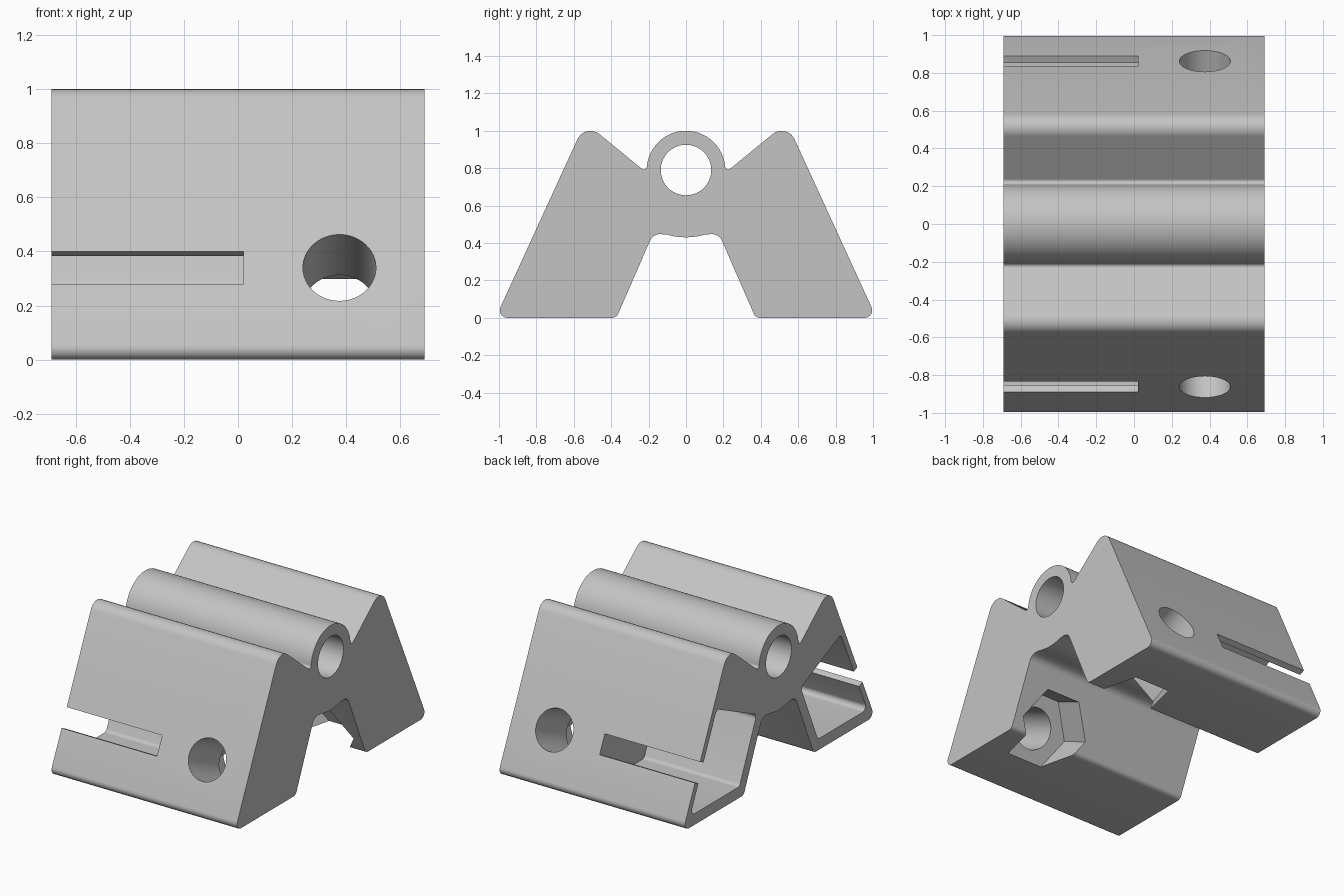
import bpy, bmesh
from math import cos, sin, pi, radians, tan
from mathutils import Vector, Matrix

old = bpy.data.objects.get("Cube")
if old:
    bpy.data.objects.remove(old)

grey = bpy.data.materials.new("light_grey")
grey.use_nodes = True
grey.diffuse_color = (0.55, 0.55, 0.55, 1)
grey.node_tree.nodes["Principled BSDF"].inputs["Base Color"].default_value = (0.55, 0.55, 0.55, 1)

HALF = 0.69                      # half length along x
LEAN = 0.458                     # sideways lean of the legs per unit height
TILT = radians(24.6)


def outer(z, inset=0):
    """Point on the sloping outer face of the left leg."""
    return Vector((1.018 - inset - LEAN * z, z))


def rounded(corners, steps=8):
    """Outline from (y, z, radius) corners, each rounded by an arc."""
    pts = []
    for i, (y, z, r) in enumerate(corners):
        p = Vector((y, z))
        if r == 0:
            pts.append(p)
            continue
        a = (Vector(corners[i - 1][:2]) - p).normalized()
        b = (Vector(corners[(i + 1) % len(corners)][:2]) - p).normalized()
        half = a.angle(b) / 2
        centre = p + (a + b).normalized() * r / sin(half)
        start = p + a * r / tan(half) - centre
        end = p + b * r / tan(half) - centre
        sweep = start.angle_signed(end)
        for k in range(steps + 1):
            t = -sweep * k / steps
            pts.append(centre + Vector((start.x * cos(t) - start.y * sin(t),
                                        start.x * sin(t) + start.y * cos(t))))
    return pts


def ring(radius, sides):
    return [Vector((cos(2 * pi * k / sides), sin(2 * pi * k / sides))) * radius for k in range(sides)]


def prism(name, pts, lo, hi, frame):
    """Extrude an outline between two distances along the frame's third axis."""
    bm = bmesh.new()
    base = bm.faces.new([bm.verts.new(frame @ Vector((p.x, p.y, lo))) for p in pts])
    new = bmesh.ops.extrude_face_region(bm, geom=[base])["geom"]
    shift = frame.to_3x3() @ Vector((0, 0, hi - lo))
    bmesh.ops.translate(bm, vec=shift, verts=[v for v in new if isinstance(v, bmesh.types.BMVert)])
    bmesh.ops.recalc_face_normals(bm, faces=bm.faces)
    mesh = bpy.data.meshes.new(name)
    bm.to_mesh(mesh)
    bm.free()
    mesh.materials.append(grey)
    obj = bpy.data.objects.new(name, mesh)
    bpy.context.collection.objects.link(obj)
    return obj


def axes(u, v, w, origin=(0, 0, 0)):
    return Matrix.Translation(origin) @ Matrix((u, v, w)).transposed().to_4x4()


X, Y, Z = Vector((1, 0, 0)), Vector((0, 1, 0)), Vector((0, 0, 1))
along = axes(Y, Z, X)

# Body: half profile with two-sided leg, peak, valley and tube crown, then mirrored
arch = [(0.36 * sin(t), 0.79 - 0.36 * cos(t), 0) for t in (0, 0.1, 0.2, 0.28)]
leg = [(0.175, 0.452, 0.06), (0.372, 0, 0.035), (1.018, 0, 0.04),
       (0.539, 1.045, 0.076), (0.215, 0.779, 0.018)]
crown = [(0.21 * cos(t), 0.79 + 0.21 * sin(t), 0) for t in [radians(4 + 86 * k / 20) for k in range(21)]]
half = rounded(arch + leg + crown)
profile = half + [Vector((-p.x, p.y)) for p in reversed(half[1:-1])]
body = prism("bracket_body", profile, -HALF, HALF, along)

# Bore through the tube
cutters = [prism("bore_cutter", ring(0.135, 64), -1, 1, axes(Y, Z, X, (0, 0, 0.79)))]

# Leg pocket, side slot, bolt hole and nut recess on both legs
low, high = outer(0.075, 0.044), outer(0.687, 0.044)
pocket = rounded([(0.417, 0.075, 0.03), (*low, 0.03), (*high, 0.03), (0.235, 0.49, 0.03)])
normal = Vector((cos(TILT), sin(TILT)))
slot = [outer(0.28) + normal * 0.05, outer(0.40) + normal * 0.05,
        outer(0.40) - normal * 0.06, outer(0.28) - normal * 0.06]
for side, s in (("left", 1), ("right", -1)):
    flip = Matrix.Diagonal((1, s, 1, 1))
    for part, shape in (("pocket", pocket), ("slot", slot)):
        cutters.append(prism(f"{side}_{part}_cutter", shape, -0.8, 0.02, flip @ along))
    w = Vector((0, s * normal.x, normal.y))
    bolt = axes(X, w.cross(X), w, (0.375, s * outer(0.34).x, 0.34))
    cutters.append(prism(f"{side}_bolt_cutter", ring(0.135, 48), -0.45, 0.15, bolt))
    cutters.append(prism(f"{side}_nut_cutter", ring(0.254, 6), -0.75, -0.36, bolt))

for c in cutters:
    mod = body.modifiers.new(c.name, "BOOLEAN")
    mod.operation = "DIFFERENCE"
    mod.solver = "EXACT"
    mod.object = c
    c.hide_render = True

# Bake the cuts and drop the cutters
bpy.context.view_layer.update()
cut = bpy.data.meshes.new_from_object(body.evaluated_get(bpy.context.evaluated_depsgraph_get()))
body.modifiers.clear()
body.data = cut
body.data.materials.clear()
body.data.materials.append(grey)
for c in cutters:
    bpy.data.objects.remove(c)

bpy.ops.object.select_all(action="DESELECT")
body.select_set(True)
bpy.context.view_layer.objects.active = body
bpy.ops.object.shade_smooth_by_angle(angle=radians(30))
